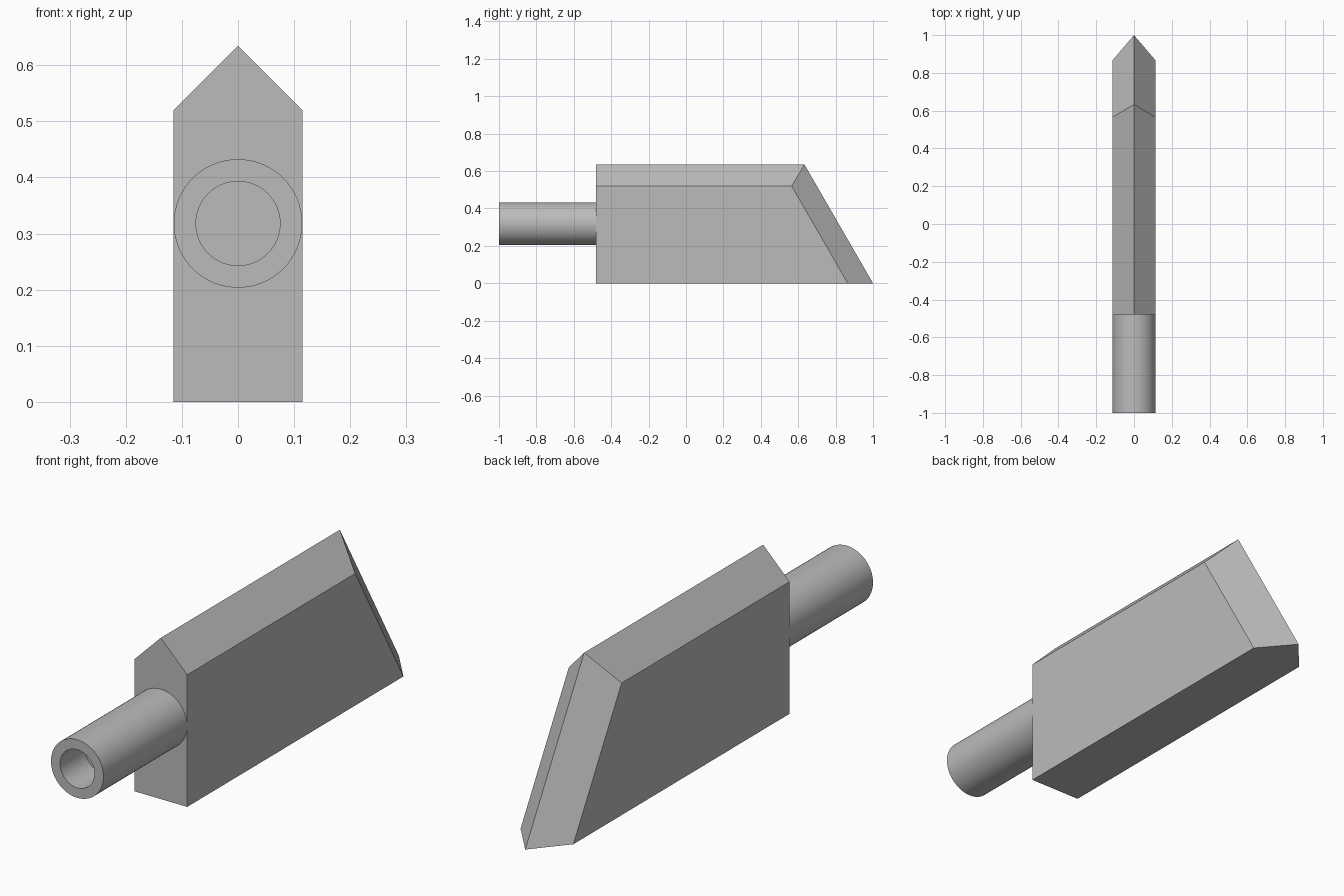
import bpy, bmesh, math
from mathutils import Matrix, Vector

cube = bpy.data.objects.get("Cube")
if cube:
    bpy.data.objects.remove(cube, do_unlink=True)

grey = bpy.data.materials.new("plain grey")
grey.use_nodes = True
grey.diffuse_color = (0.5, 0.5, 0.5, 1)
grey.node_tree.nodes["Principled BSDF"].inputs["Base Color"].default_value = (0.5, 0.5, 0.5, 1)

HALF, TOP, SHOULDER = 0.115, 0.635, 0.52
FRONT, JOINT, TIP = -1.0, -0.48, 1.0
RAKE = math.tan(math.radians(30))
BEVEL = 0.135          # how far the side edges sit behind the tip


def add_object(name, bm):
    bmesh.ops.recalc_face_normals(bm, faces=bm.faces)
    mesh = bpy.data.meshes.new(name)
    bm.to_mesh(mesh)
    bm.free()
    mesh.materials.append(grey)
    obj = bpy.data.objects.new(name, mesh)
    bpy.context.collection.objects.link(obj)
    return obj


# Blade: gabled section swept back to a raked, V-shaped cutting end
section = [(-HALF, 0), (0, 0), (HALF, 0), (HALF, SHOULDER), (0, TOP), (-HALF, SHOULDER)]
bm = bmesh.new()
near = [bm.verts.new((x, JOINT, z)) for x, z in section]
far = [bm.verts.new((x, TIP - BEVEL * abs(x) / HALF - RAKE * z, z)) for x, z in section]
bm.faces.new(near)
for i in range(6):
    j = (i + 1) % 6
    bm.faces.new((near[i], near[j], far[j], far[i]))
bm.faces.new((far[0], far[1], far[4], far[5]))
bm.faces.new((far[1], far[2], far[3], far[4]))
bmesh.ops.dissolve_limit(bm, angle_limit=0.01, verts=bm.verts, edges=bm.edges)
add_object("blade", bm)

# Shank: a round bar with a blind bore, spun from its half profile
RADIUS, BORE, DEPTH, AXIS_Z = 0.1145, 0.075, 0.155, 0.318
profile = [(0, FRONT + DEPTH), (BORE, FRONT + DEPTH), (BORE, FRONT),
           (RADIUS, FRONT), (RADIUS, JOINT), (0, JOINT)]
bm = bmesh.new()
points = [bm.verts.new((r, y, AXIS_Z)) for r, y in profile]
edges = [bm.edges.new(pair) for pair in zip(points, points[1:])]
bmesh.ops.spin(bm, geom=points + edges, cent=(0, 0, AXIS_Z), axis=(0, 1, 0),
               angle=math.tau, steps=64, use_duplicate=False)
bmesh.ops.remove_doubles(bm, verts=bm.verts, dist=0.0001)
shank = add_object("shank", bm)
bpy.ops.object.select_all(action="DESELECT")
shank.select_set(True)
bpy.context.view_layer.objects.active = shank
bpy.ops.object.shade_smooth_by_angle(angle=math.radians(30))
